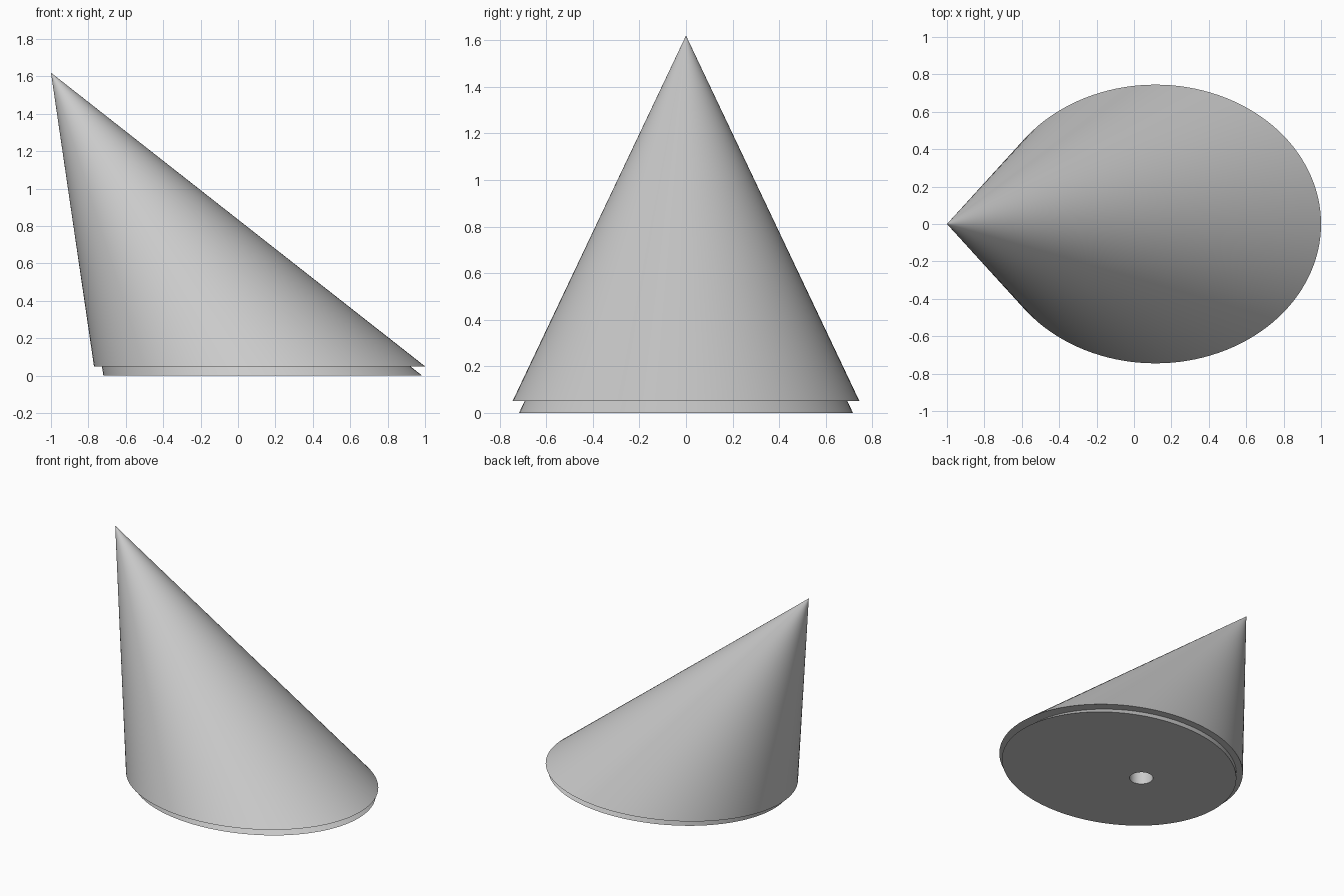
import bpy
import bmesh
from math import cos, sin, tau, radians

SIDES = 128
APEX = (-1.0, 1.62)                 # x, z of the tip
RIM = (0.115, 0.885, 0.745, 0.05)   # centre x, radius x, radius y, z

cube = bpy.data.objects.get("Cube")
if cube:
    bpy.data.objects.remove(cube)

grey = bpy.data.materials.new("plain grey")
grey.use_nodes = True
colour = (0.6, 0.6, 0.6, 1.0)
grey.diffuse_color = colour
grey.node_tree.nodes["Principled BSDF"].inputs["Base Color"].default_value = colour


def toward_apex(t):
    """Ellipse on the leaning cone, a fraction t of the way to its tip."""
    cx, rx, ry, z = RIM
    return (cx + (APEX[0] - cx) * t, rx * (1 - t), ry * (1 - t), z + (APEX[1] - z) * t)


def inner_ring(z):
    """Ellipse on the smaller parallel cone that plugs the shell."""
    return (0.1325 - 0.71 * z, 0.8525 - 0.564 * z, 0.717 - 0.475 * z, z)


def loft(name, rings, tip=None):
    """Bridge a chain of ellipses, closing the start with a tip or a cap."""
    bm = bmesh.new()
    loops = [[bm.verts.new((cx + rx * cos(tau * i / SIDES), ry * sin(tau * i / SIDES), z))
              for i in range(SIDES)] for cx, rx, ry, z in rings]
    for a, b in zip(loops, loops[1:]):
        for i in range(SIDES):
            j = (i + 1) % SIDES
            bm.faces.new((a[i], a[j], b[j], b[i]))
    if tip:
        point = bm.verts.new((tip[0], 0, tip[1]))
        for i in range(SIDES):
            bm.faces.new((point, loops[0][(i + 1) % SIDES], loops[0][i]))
    else:
        bm.faces.new(loops[0])
    bm.faces.new(loops[-1])
    bmesh.ops.recalc_face_normals(bm, faces=bm.faces)
    mesh = bpy.data.meshes.new(name)
    bm.to_mesh(mesh)
    bm.free()
    mesh.materials.append(grey)
    obj = bpy.data.objects.new(name, mesh)
    bpy.context.collection.objects.link(obj)
    bpy.ops.object.select_all(action="DESELECT")
    obj.select_set(True)
    bpy.context.view_layer.objects.active = obj
    bpy.ops.object.shade_smooth_by_angle(angle=radians(30))
    return obj


# Leaning cone shell with a recess in its underside
loft("cone_shell",
     [toward_apex(t) for t in (0.995, 0.95, 0.8, 0.5, 0.25, 0)]
     + [inner_ring(0.05), inner_ring(0.55)], tip=APEX)

# Base plug filling the recess, with a round socket in the bottom
hole = (-0.065, 0.08, 0.08)
loft("base_plug", [inner_ring(0.5), inner_ring(0.05), inner_ring(0), hole + (0,), hole + (0.3,)])
